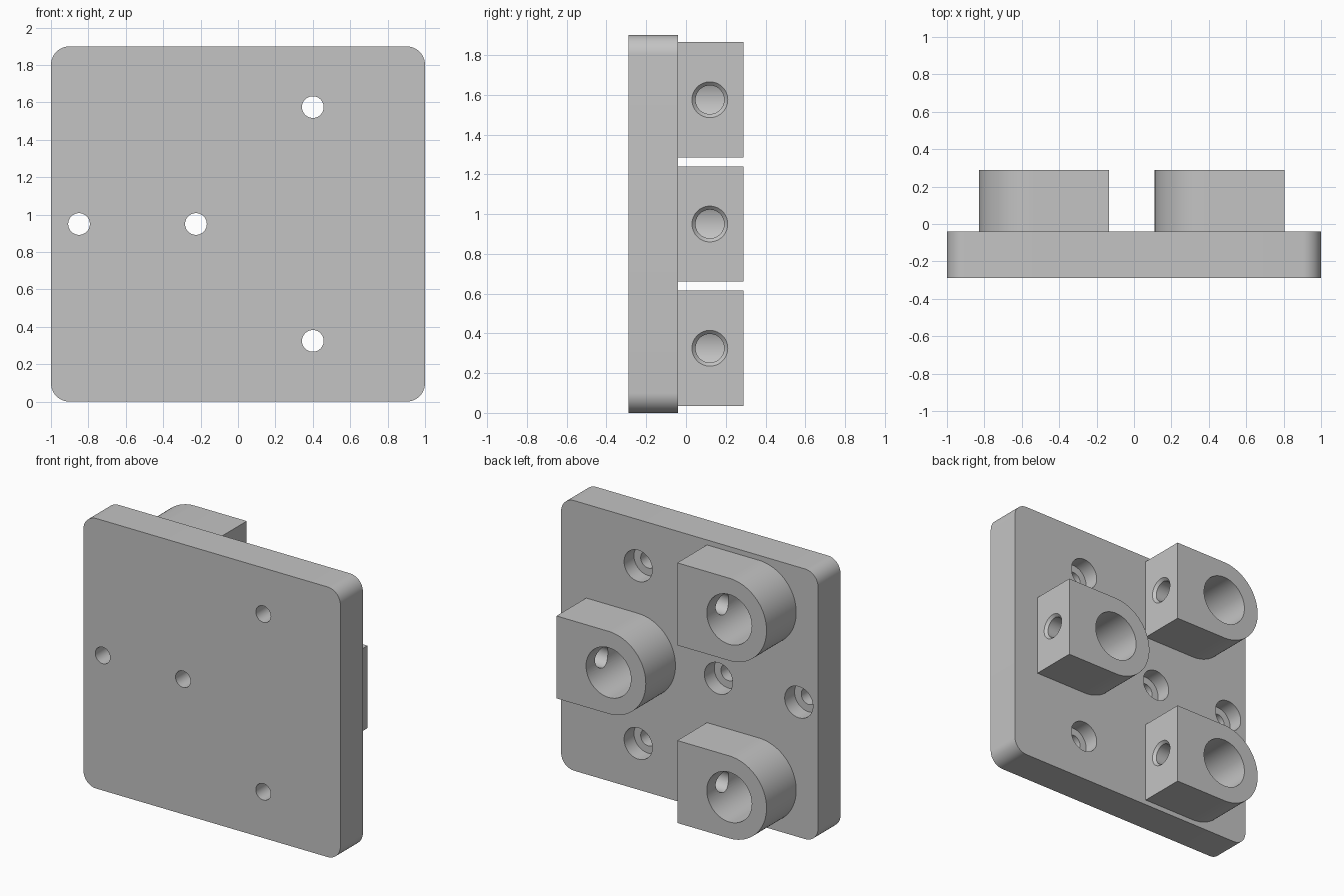
import bpy
import bmesh
from math import cos, sin, pi, radians
from mathutils import Vector

cube = bpy.data.objects.get("Cube")
if cube:
    bpy.data.objects.remove(cube, do_unlink=True)

PLATE_FRONT, PLATE_BACK, BLOCK_BACK = -0.29, -0.04, 0.29
HEIGHT = 1.9
MID = HEIGHT / 2
OFFSET = 0.625          # height of the outer rows from the middle one
BORE_R, BLOCK_R = 0.175, 0.29

grey = bpy.data.materials.new("machined_grey")
grey.use_nodes = True
COLOUR = (0.55, 0.55, 0.55, 1)
grey.diffuse_color = COLOUR
grey.node_tree.nodes["Principled BSDF"].inputs["Base Color"].default_value = COLOUR


def finish(name, bm):
    bmesh.ops.recalc_face_normals(bm, faces=bm.faces)
    mesh = bpy.data.meshes.new(name)
    bm.to_mesh(mesh)
    bm.free()
    mesh.materials.append(grey)
    obj = bpy.data.objects.new(name, mesh)
    bpy.context.collection.objects.link(obj)
    return obj


def arc(cx, cz, r, start, end, steps):
    angles = [radians(start + (end - start) * i / steps) for i in range(steps + 1)]
    return [(cx + r * cos(a), cz + r * sin(a)) for a in angles]


def slab(name, outline, y0, y1):
    """Extrude an x-z outline from y0 to y1."""
    bm = bmesh.new()
    face = bm.faces.new([bm.verts.new((x, y0, z)) for x, z in outline])
    out = bmesh.ops.extrude_face_region(bm, geom=[face])
    verts = [v for v in out["geom"] if isinstance(v, bmesh.types.BMVert)]
    bmesh.ops.translate(bm, verts=verts, vec=(0, y1 - y0, 0))
    return finish(name, bm)


def drill(origin, axis, steps, sides=64):
    """Stepped round cutter; steps are (distance along axis, radius)."""
    bm = bmesh.new()
    axis = Vector(axis)
    u = axis.orthogonal().normalized()
    v = axis.cross(u)
    rings = []
    for t, r in steps:
        centre = Vector(origin) + axis * t
        rings.append([bm.verts.new(centre + r * (u * cos(2 * pi * i / sides)
                      + v * sin(2 * pi * i / sides))) for i in range(sides)])
    for a, b in zip(rings, rings[1:]):
        for i in range(sides):
            j = (i + 1) % sides
            bm.faces.new((a[i], a[j], b[j], b[i]))
    bm.faces.new(rings[0])
    bm.faces.new(rings[-1])
    return finish("cutter", bm)


def cut(obj, cutters):
    bpy.context.view_layer.objects.active = obj
    for cutter in cutters:
        mod = obj.modifiers.new("hole", "BOOLEAN")
        mod.operation = "DIFFERENCE"
        mod.solver = "EXACT"
        mod.object = cutter
        bpy.ops.object.modifier_apply(modifier=mod.name)
        bpy.data.objects.remove(cutter, do_unlink=True)


def smooth(obj):
    bpy.ops.object.select_all(action="DESELECT")
    obj.select_set(True)
    bpy.context.view_layer.objects.active = obj
    bpy.ops.object.shade_smooth_by_angle(angle=radians(30))


# Rounded base plate
R = 0.1
outline = []
for sx, sz, start in ((1, 1, 0), (-1, 1, 90), (-1, -1, 180), (1, -1, 270)):
    outline += arc(sx * (1 - R), MID + sz * (MID - R), R, start, start + 90, 12)
plate = slab("base_plate", outline, PLATE_FRONT, PLATE_BACK)

# Counterbored screw holes, open at the front
holes = [(0.4, MID + OFFSET), (0.4, MID - OFFSET), (-0.225, MID), (-0.85, MID)]
cutters = [drill((x, PLATE_BACK, z), (0, -1, 0),
                 [(-0.05, 0.11), (0.11, 0.11), (0.11, 0.058), (0.3, 0.058)])
           for x, z in holes]

# Clamp blocks: round at -x, flat at +x, with bores sunk into the plate
blocks = {"upper_clamp_block": (-0.54, MID + OFFSET),
          "lower_clamp_block": (-0.54, MID - OFFSET),
          "middle_clamp_block": (0.4, MID)}
for name, (x, z) in blocks.items():
    flat = x + 0.405
    shape = arc(x, z, BLOCK_R, 90, 270, 40)
    shape += [(flat, z - BLOCK_R), (flat, z + BLOCK_R)]
    block = slab(name, shape, PLATE_BACK, BLOCK_BACK)
    bore = drill((x, BLOCK_BACK, z), (0, -1, 0), [(-0.1, BORE_R), (0.5, BORE_R)])
    # Chamfered set-screw hole from the flat end into the bore
    screw = drill((flat, 0.12, z), (-1, 0, 0),
                  [(-0.02, 0.11), (0.018, 0.072), (0.405, 0.072)])
    cut(block, [bore, screw])
    smooth(block)
    cutters.append(drill((x, BLOCK_BACK, z), (0, -1, 0), [(0.2, BORE_R), (0.5, BORE_R)]))

cut(plate, cutters)
smooth(plate)
